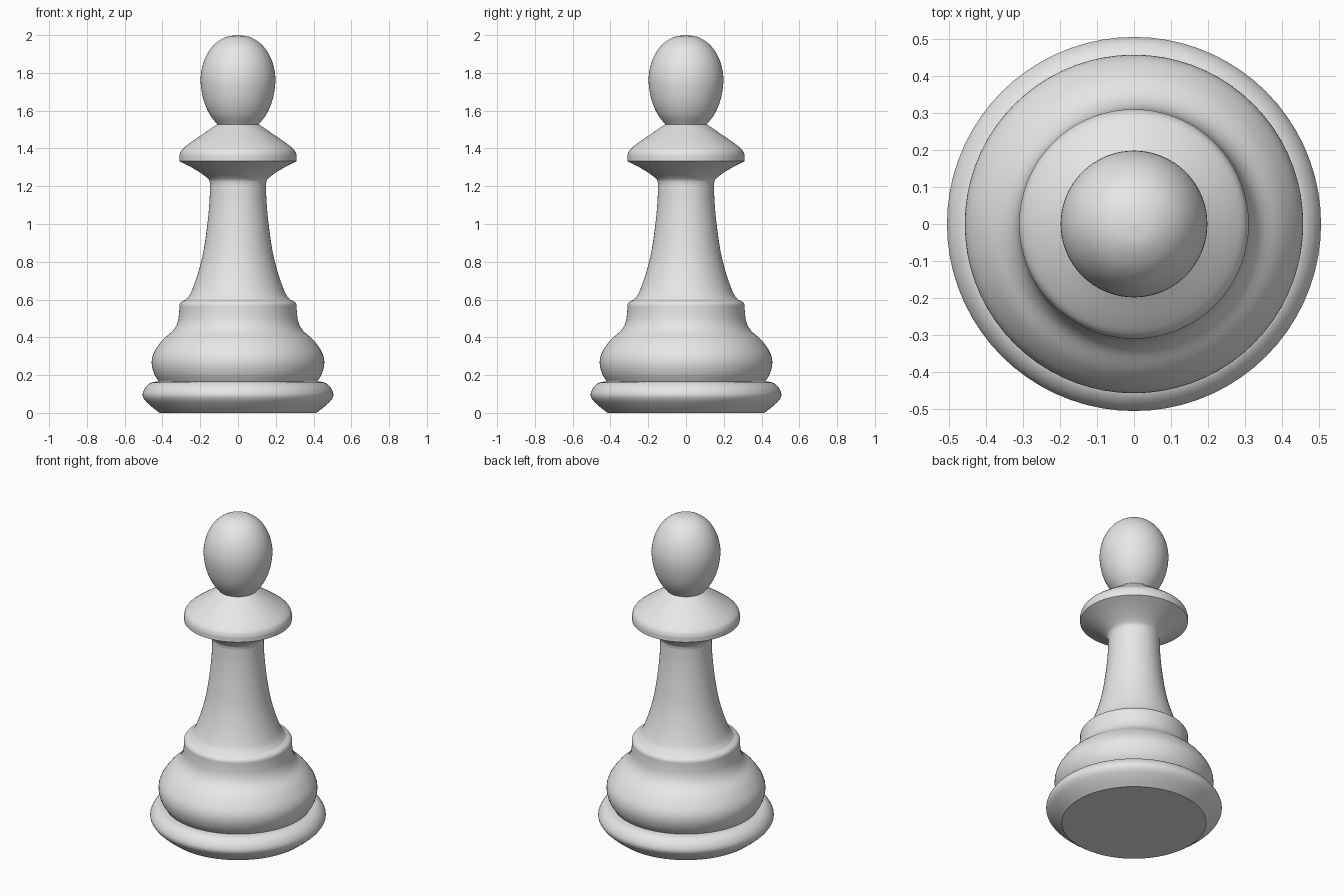
import bpy, bmesh, math
from mathutils import Vector

cube = bpy.data.objects.get("Cube")
if cube:
    bpy.data.objects.remove(cube)

GREY = (0.8, 0.8, 0.8, 1)
mat = bpy.data.materials.new("plain grey")
mat.use_nodes = True
mat.diffuse_color = GREY
mat.node_tree.nodes["Principled BSDF"].inputs["Base Color"].default_value = GREY

SIDES = 72
STEPS = 4


def smooth_path(points):
    """Round off a (radius, height) profile with a Catmull-Rom curve."""
    p = [Vector(q) for q in points]
    p = [2 * p[0] - p[1]] + p + [2 * p[-1] - p[-2]]
    path = []
    for a, b, c, d in zip(p, p[1:], p[2:], p[3:]):
        for i in range(STEPS):
            t = i / STEPS
            path.append(0.5 * (2 * b + (c - a) * t + (2 * a - 5 * b + 4 * c - d) * t ** 2
                               + (3 * b - a - 3 * c + d) * t ** 3))
    return path + [p[-2]]


def lathe(name, *curves, floor=False):
    """Turn smooth curves, joined at sharp corners, around the z axis."""
    path = []
    for curve in curves:
        path += smooth_path(curve)[1 if path else 0:]
    bm = bmesh.new()
    verts = [bm.verts.new((max(r, 0), 0, z)) for r, z in path]
    edges = [bm.edges.new(pair) for pair in zip(verts, verts[1:])]
    bmesh.ops.spin(bm, geom=verts + edges, cent=(0, 0, 0), axis=(0, 0, 1),
                   angle=math.tau, steps=SIDES, use_duplicate=False)
    bmesh.ops.remove_doubles(bm, verts=bm.verts, dist=0.0003)
    if floor:
        bmesh.ops.contextual_create(
            bm, geom=[e for e in bm.edges if e.is_boundary
                      and all(v.co.z < 0.001 for v in e.verts)])
    bmesh.ops.recalc_face_normals(bm, faces=bm.faces)
    # Open parts: make sure the surface points away from the axis
    side = max((f for f in bm.faces if abs(f.normal.z) < 0.9),
               key=lambda f: f.calc_center_median().xy.length)
    if side.normal.xy.dot(side.calc_center_median().xy) < 0:
        bmesh.ops.reverse_faces(bm, faces=bm.faces)
    mesh = bpy.data.meshes.new(name)
    bm.to_mesh(mesh)
    bm.free()
    mesh.materials.append(mat)
    obj = bpy.data.objects.new(name, mesh)
    bpy.context.collection.objects.link(obj)
    bpy.ops.object.select_all(action="DESELECT")
    obj.select_set(True)
    bpy.context.view_layer.objects.active = obj
    bpy.ops.object.shade_smooth_by_angle(angle=math.radians(35))


# Foot: flat underside and a rounded rim
lathe("foot_ring",
      [(0.415, 0), (0.46, 0.035), (0.495, 0.07), (0.505, 0.1),
       (0.49, 0.135), (0.46, 0.16), (0.42, 0.167)], floor=True)

# Bulging body with a short upright neck
lathe("body",
      [(0.42, 0.167), (0.445, 0.21), (0.457, 0.265), (0.445, 0.32), (0.4, 0.385),
       (0.345, 0.435), (0.32, 0.48), (0.312, 0.53), (0.31, 0.575)],
      [(0.31, 0.575), (0.3, 0.588), (0.275, 0.6)])

# Flared stem
lathe("stem",
      [(0.275, 0.6), (0.25, 0.635), (0.215, 0.73), (0.184, 0.85),
       (0.162, 1.0), (0.151, 1.12), (0.148, 1.21)])

# Collar: hollowed underside, thin rim, sloping top
lathe("collar",
      [(0.148, 1.21), (0.155, 1.235), (0.19, 1.265), (0.25, 1.302), (0.31, 1.333)],
      [(0.31, 1.333), (0.31, 1.365)],
      [(0.31, 1.365), (0.3, 1.39), (0.27, 1.417), (0.217, 1.455), (0.11, 1.528)])

# Egg-shaped head
lathe("head",
      [(0.11, 1.528), (0.15, 1.58), (0.182, 1.655), (0.198, 1.75), (0.19, 1.83),
       (0.163, 1.9), (0.12, 1.955), (0.062, 1.99), (0, 2.0)])
